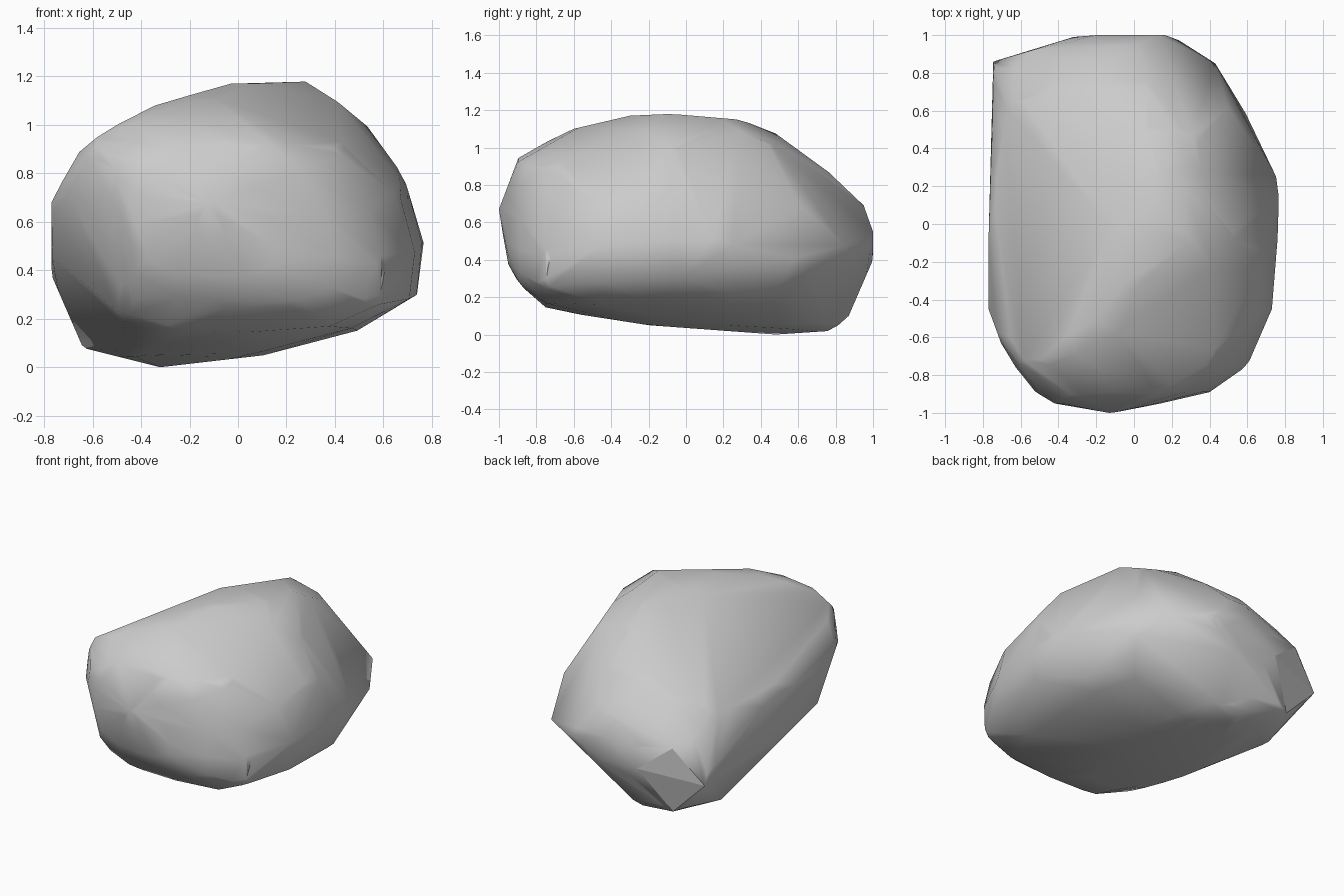
import bpy, bmesh
from math import sin, cos, radians
from mathutils import Vector

if "Cube" in bpy.data.objects:
    bpy.data.objects.remove(bpy.data.objects["Cube"])

# Cross-section of the boulder: u across the width (-1..1), v up the height (0..1)
SECTION = [(-1, .32), (-1, .58), (-.84, .82), (-.46, .93), (-.03, 1), (.42, 1.01), (.72, .88),
           (.91, .65), (1, .42), (.97, .24), (.65, .11), (.13, .03), (-.42, -.02), (-.83, .06)]
TWIST = .13

# Stations from front to back: y, left x, right x, bottom z, top z
STATIONS = [(-1, -.13, -.11, .65, .69),
            (-.95, -.42, .14, .37, .85),
            (-.89, -.52, .40, .26, .97),
            (-.75, -.66, .60, .13, 1.06),
            (-.45, -.77, .73, .08, 1.16),
            (-.08, -.77, .76, .03, 1.19),
            (.24, -.76, .77, .01, 1.17),
            (.50, -.75, .66, .01, 1.10),
            (.75, -.745, .52, .03, .90),
            (.87, -.74, .43, .10, .77),
            (.96, -.45, .28, .27, .68),
            (1, -.30, .17, .40, .55)]

# Chisel outlines (clockwise): turn, tilt, then outline points (across, up)
OBLIQUE = [
    (35, 25, [(-.92, .74), (-.11, 1.06), (.33, 1.125), (.50, 1.03), (.84, .62), (.82, .43), (.55, .02),
              (.17, -.17), (-.10, -.20), (-.37, -.17), (-.75, -.01), (-.86, .13), (-.95, .51)]),
    (215, 25, [(-.84, .24), (-.76, .53), (-.39, 1.06), (-.22, 1.17), (.40, 1.18), (.60, 1.14), (.79, 1.06),
               (.92, .94), (.95, .73), (.82, .34), (.21, -.27), (-.08, -.33), (-.30, -.29)]),
    (140, -28, [(-.94, .52), (-.46, 1.01), (-.09, 1.17), (.26, 1.14), (.76, .92), (1.01, .66), (1.12, .38),
                (.83, .07), (.16, -.18), (-.26, -.24), (-.57, -.15), (-.87, .03), (-.93, .17)])]
STRAIGHT = [
    (0, 0, [(-.77, .68), (-.63, .95), (-.35, 1.08), (-.03, 1.17), (.32, 1.18), (.55, 1.0), (.69, .77),
            (.77, .5), (.75, .28), (.5, .13), (.2, .06), (-.32, 0), (-.64, .08), (-.77, .38)]),
    (90, 0, [(-1, .67), (-.89, .96), (-.6, 1.1), (-.3, 1.17), (-.08, 1.18), (.27, 1.15), (.48, 1.09),
             (.74, .89), (.95, .69), (1, .55), (1, .4), (.87, .1), (.78, .02), (.48, 0), (-.2, .05),
             (-.78, .14), (-.95, .35)])]

# Flat chipped facet on the back left corner
FACET = [Vector(p) for p in ((-.32, .99, .39), (-.54, .92, .56), (-.745, .86, .335), (-.51, .87, .10))]


def hull(points, merge=0):
    """Closed convex skin around the points."""
    bm = bmesh.new()
    for p in points:
        bm.verts.new(p)
    if merge:
        bmesh.ops.remove_doubles(bm, verts=bm.verts, dist=merge)
    bmesh.ops.convex_hull(bm, input=bm.verts)
    loose = [v for v in bm.verts if not v.link_faces]
    bmesh.ops.delete(bm, geom=loose, context='VERTS')
    return bm


def chop(points, co, no):
    """Remove everything on the outer side of a plane."""
    if all((p - co).dot(no) < 1e-4 for p in points):
        return points
    bm = hull(points)
    bmesh.ops.bisect_plane(bm, geom=bm.verts[:] + bm.edges[:] + bm.faces[:], dist=1e-5,
                           plane_co=co, plane_no=no, clear_outer=True)
    out = [v.co.copy() for v in bm.verts]
    bm.free()
    return out


# Rough twisted block from the stations
pts = []
for y, x0, x1, z0, z1 in STATIONS:
    cx, hw = (x0 + x1) / 2, (x1 - x0) / 2
    for u, v in SECTION:
        tw = TWIST * y * u * min(1, hw / .5)
        pts.append(Vector((cx + u * hw, y, z0 + v * (z1 - z0) + tw)))

# Chisel the block to its outlines
for turn, tilt, outline in STRAIGHT + OBLIQUE:
    a, e = radians(turn), radians(tilt)
    right = Vector((cos(a), sin(a), 0))
    up = Vector((-sin(a) * sin(e), cos(a) * sin(e), cos(e)))
    for (px, py), (qx, qy) in zip(outline, outline[1:] + outline[:1]):
        no = (right * (py - qy) + up * (qx - px)).normalized()
        pts = chop(pts, right * px + up * py, no)

# Cut the corner behind the flat facet
no = (FACET[1] - FACET[3]).cross(FACET[0] - FACET[2]).normalized()
no *= 1 if no.y > 0 else -1
pts = chop(pts, min(FACET, key=lambda p: p.dot(no)) - no * .01, no)

# Boulder body, smooth except for the flat facet
clean = hull(pts, .04)
body = [v.co.copy() for v in clean.verts]
clean.free()
body = [p for p in body if min((p - f).length for f in FACET) > .06]
bm = hull(body + FACET)
bmesh.ops.recalc_face_normals(bm, faces=bm.faces)
for f in bm.faces:
    flat = all(min((v.co - p).length for p in FACET) < 1e-4 for v in f.verts)
    f.smooth = not flat
    if flat:
        for e in f.edges:
            e.smooth = False
me = bpy.data.meshes.new("boulder")
bm.to_mesh(me)
bm.free()
bpy.context.collection.objects.link(bpy.data.objects.new("boulder", me))
